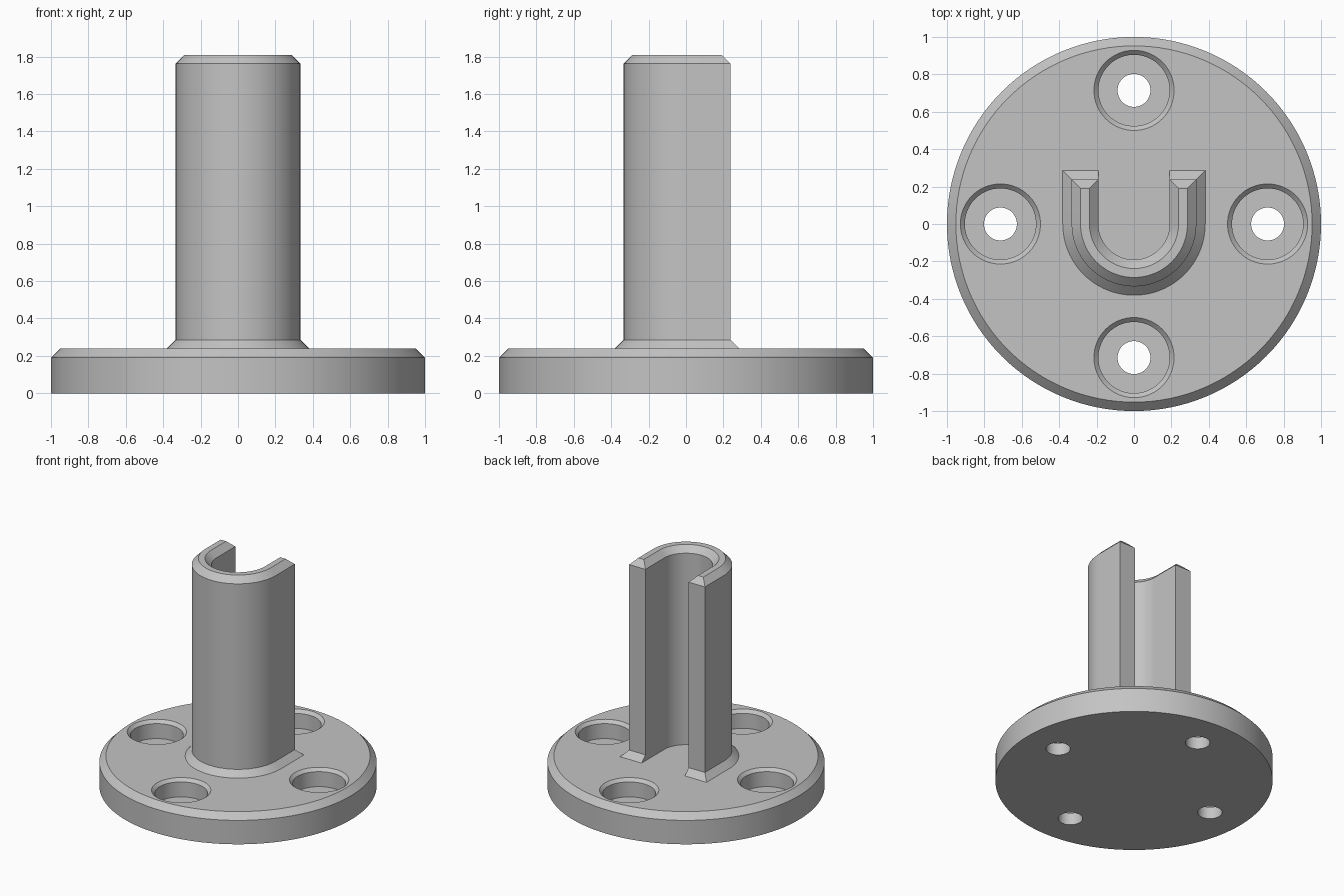
import bpy, bmesh
from math import sin, cos, pi, radians

cube = bpy.data.objects.get("Cube")
if cube:
    bpy.data.objects.remove(cube, do_unlink=True)

MM = 1 / 21              # design unit: the flange radius is 21 of them
FLANGE_TOP = 5 * MM
HEIGHT = 38 * MM

grey = bpy.data.materials.new("plain grey")
grey.use_nodes = True
colour = (0.55, 0.55, 0.55, 1)
grey.diffuse_color = colour
grey.node_tree.nodes["Principled BSDF"].inputs["Base Color"].default_value = colour


def add_object(name, bm):
    bmesh.ops.recalc_face_normals(bm, faces=bm.faces[:])
    mesh = bpy.data.meshes.new(name)
    bm.to_mesh(mesh)
    bm.free()
    mesh.materials.append(grey)
    obj = bpy.data.objects.new(name, mesh)
    bpy.context.collection.objects.link(obj)
    return obj


def activate(obj):
    bpy.ops.object.select_all(action='DESELECT')
    obj.select_set(True)
    bpy.context.view_layer.objects.active = obj


def bridge(bm, a, b):
    for i in range(len(a)):
        j = (i + 1) % len(a)
        bm.faces.new((a[i], a[j], b[j], b[i]))


def lathe(bm, profile, cx=0, cy=0, sides=64):
    """Closed solid of revolution from (radius, z) pairs."""
    rings = [[bm.verts.new((cx + r * cos(2 * pi * i / sides),
                            cy + r * sin(2 * pi * i / sides), z))
              for i in range(sides)] for r, z in profile]
    for a, b in zip(rings, rings[1:]):
        bridge(bm, a, b)
    bm.faces.new(rings[0])
    bm.faces.new(rings[-1])


# Round flange with a chamfered upper rim
bm = bmesh.new()
lathe(bm, [(1, 0), (1, 4 * MM), (20 * MM, FLANGE_TOP)], sides=128)
flange = add_object("flange", bm)

# Four counterbored screw holes
bm = bmesh.new()
for k in range(4):
    a = k * pi / 2
    lathe(bm, [(1.85 * MM, -0.1), (1.85 * MM, 2 * MM), (4 * MM, 2 * MM),
               (4 * MM, 4.5 * MM), (4.5 * MM, FLANGE_TOP), (4.5 * MM, 0.4)],
          15 * MM * cos(a), 15 * MM * sin(a))
cutter = add_object("screw_hole_cutter", bm)
cutter.hide_render = True

mod = flange.modifiers.new("screw holes", 'BOOLEAN')
mod.operation = 'DIFFERENCE'
mod.solver = 'EXACT'
mod.object = cutter
activate(flange)
bpy.ops.object.modifier_apply(modifier=mod.name)
bpy.data.objects.remove(cutter, do_unlink=True)


# U-shaped post, open at the back
def u_path(radius, end, steps=48):
    arc = [(-radius * cos(pi * i / steps), -radius * sin(pi * i / steps))
           for i in range(steps + 1)]
    return [(-radius, end)] + arc + [(radius, end)]


bm = bmesh.new()
sections = [  # outer radius, inner radius, arm end, height
    (8, 4, 6, 4.5), (8, 4, 6, 5), (7, 4, 5, 6), (7, 4, 5, 37), (6, 5, 4, 38)]
loops = []
for outer, inner, end, z in sections:
    points = u_path(outer, end) + u_path(inner, end)[::-1]
    loops.append([bm.verts.new((x * MM, y * MM, z * MM)) for x, y in points])
for a, b in zip(loops, loops[1:]):
    bridge(bm, a, b)
for cap in (loops[0], loops[-1]):
    n = len(cap)
    for i in range(n // 2 - 1):
        bm.faces.new((cap[i], cap[i + 1], cap[n - 2 - i], cap[n - 1 - i]))
post = add_object("channel_post", bm)

for obj in (flange, post):
    activate(obj)
    bpy.ops.object.shade_smooth_by_angle(angle=radians(30))
